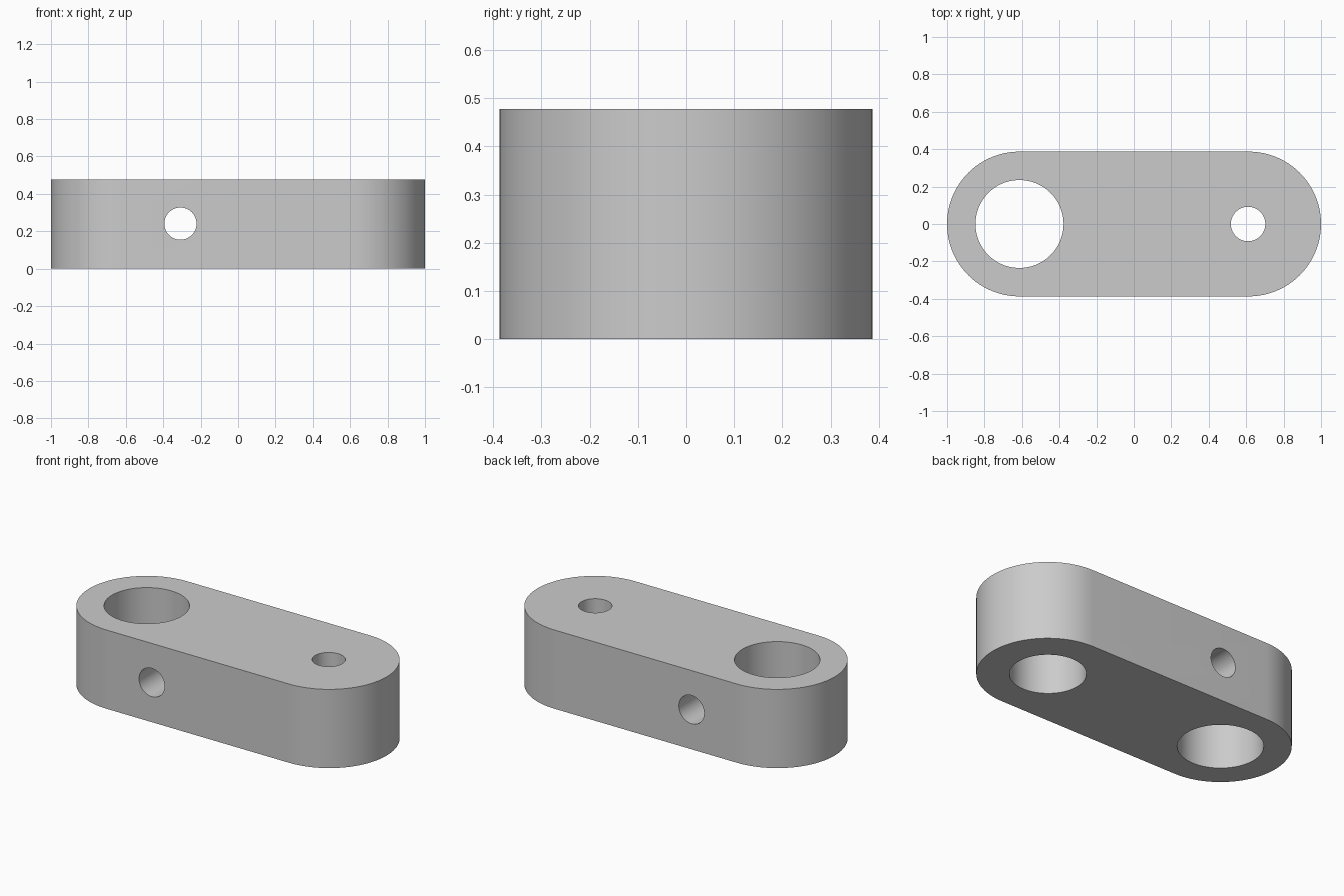
import bpy
import bmesh
from math import cos, sin, pi, radians

if "Cube" in bpy.data.objects:
    bpy.data.objects.remove(bpy.data.objects["Cube"])

HEIGHT = 0.478
END_RADIUS = 0.387
END_X = 1 - END_RADIUS
STEPS = 48

grey = bpy.data.materials.new("plain_grey")
grey.use_nodes = True
colour = (0.6, 0.6, 0.6, 1)
grey.diffuse_color = colour
grey.node_tree.nodes["Principled BSDF"].inputs["Base Color"].default_value = colour


def link_body():
    """Rounded-end bar, extruded from its outline."""
    bm = bmesh.new()
    outline = []
    for side, start in ((1, -pi / 2), (-1, pi / 2)):
        for i in range(STEPS + 1):
            a = start + pi * i / STEPS
            outline.append(bm.verts.new((side * END_X + END_RADIUS * cos(a),
                                         END_RADIUS * sin(a), 0)))
    base = bm.faces.new(outline)
    top = bmesh.ops.extrude_face_region(bm, geom=[base])["geom"]
    bmesh.ops.translate(bm, vec=(0, 0, HEIGHT),
                        verts=[v for v in top if isinstance(v, bmesh.types.BMVert)])
    bmesh.ops.recalc_face_normals(bm, faces=bm.faces)
    mesh = bpy.data.meshes.new("link_body")
    bm.to_mesh(mesh)
    bm.free()
    obj = bpy.data.objects.new("link_body", mesh)
    bpy.context.collection.objects.link(obj)
    mesh.materials.append(grey)
    return obj


def drill(body, name, radius, depth, location, rotation=(0, 0, 0)):
    """Cut a round hole with a hidden cylinder."""
    bpy.ops.mesh.primitive_cylinder_add(vertices=2 * STEPS, radius=radius, depth=depth,
                                        location=location, rotation=rotation)
    cutter = bpy.context.object
    cutter.name = name
    cutter.data.materials.append(grey)
    bpy.context.view_layer.objects.active = body
    cut = body.modifiers.new(name, "BOOLEAN")
    cut.operation = "DIFFERENCE"
    cut.solver = "EXACT"
    cut.object = cutter
    bpy.ops.object.modifier_apply(modifier=name)
    bpy.data.objects.remove(cutter)


body = link_body()
middle = HEIGHT / 2

# Large bore, bolt hole with a counterbore underneath, and cross hole
drill(body, "large_bore", 0.235, 1, (-END_X, 0, middle))
drill(body, "bolt_hole", 0.092, 1, (END_X - 0.003, 0, middle))
drill(body, "counterbore", 0.21, 0.56, (END_X - 0.003, 0, 0))
drill(body, "cross_hole", 0.086, 1, (-0.308, 0, middle + 0.002), (pi / 2, 0, 0))

# Smooth walls with crisp rims
bpy.ops.object.select_all(action="DESELECT")
body.select_set(True)
bpy.context.view_layer.objects.active = body
bpy.ops.object.shade_smooth_by_angle(angle=radians(30))
